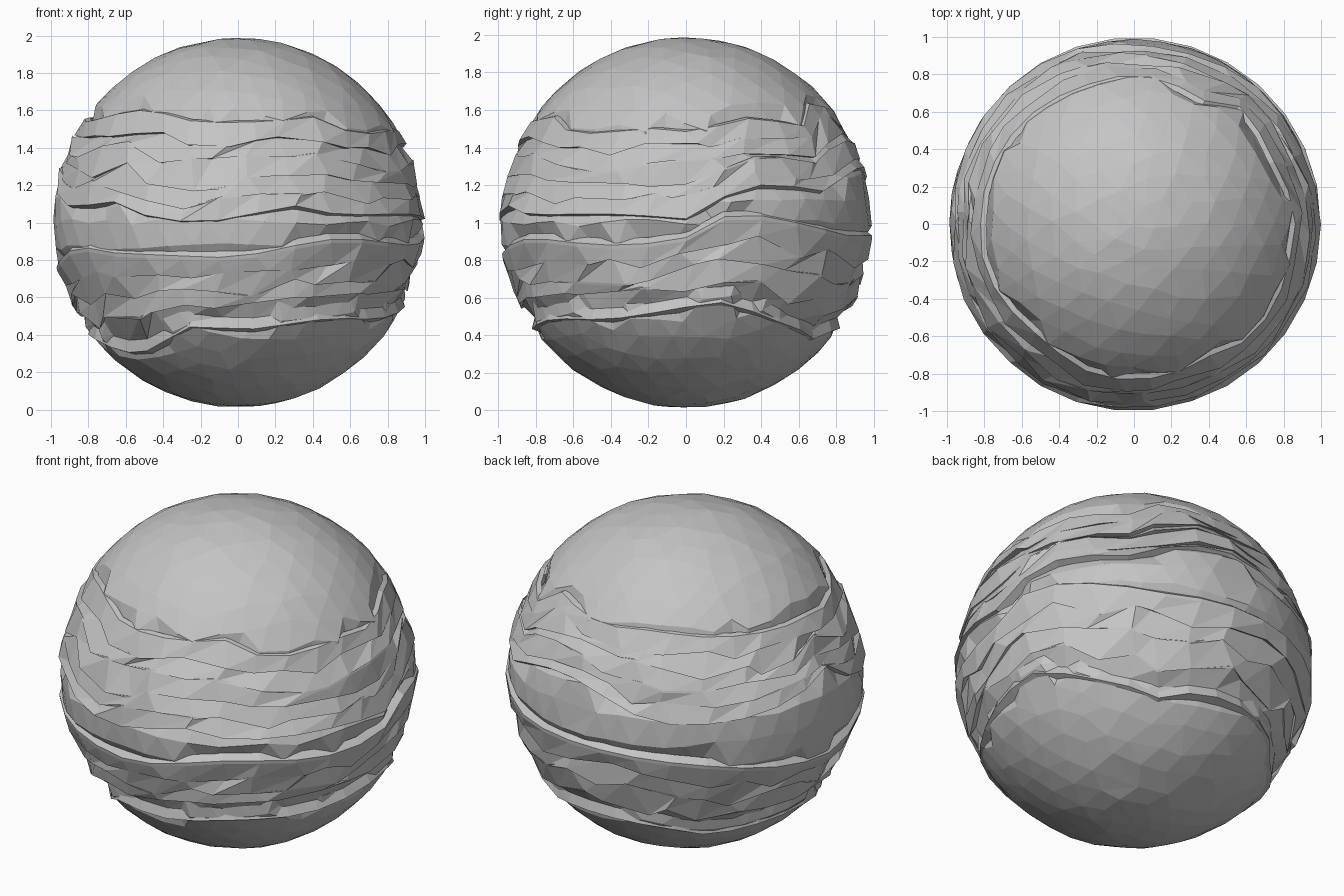
import bpy, bmesh, math, random
from mathutils import Vector

random.seed(7)
if "Cube" in bpy.data.objects:
    bpy.data.objects.remove(bpy.data.objects["Cube"])

stone = bpy.data.materials.new("grey stone")
stone.use_nodes = True
grey = (0.55, 0.55, 0.55, 1)
stone.diffuse_color = grey
stone.node_tree.nodes["Principled BSDF"].inputs["Base Color"].default_value = grey

# Band edge heights in hundredths, sampled evenly around the globe from +x
LOWER_BOTTOM = [57, 60, 51, 46, 40, 45, 46, 45, 42, 36, 39, 41,
                42, 39, 33, 32, 39, 48, 44, 47, 50, 51, 50, 53]
LOWER_TOP = [92, 106, 102, 97, 93, 93, 93, 92, 90, 87, 82, 78,
             76, 80, 88, 84, 83, 82, 81, 87, 91, 91, 88, 88]
UPPER_BOTTOM = [102, 117, 122, 115, 124, 130, 129, 118, 113, 113, 115, 120,
                129, 112, 107, 113, 104, 100, 102, 110, 105, 104, 105, 104]
UPPER_TOP = [149, 153, 158, 149, 164, 162, 159, 161, 160, 158, 157, 156,
             156, 154, 157, 61 + 100, 159, 154, 154, 155, 157, 148, 148, 151]


def edge_height(curve, angle):
    """Height above the globe's middle, interpolated around the curve."""
    t = (angle / math.tau % 1) * len(curve)
    i = int(t) % len(curve)
    j = (i + 1) % len(curve)
    return (curve[i] + (curve[j] - curve[i]) * (t - int(t))) / 100 - 1


def globe_point(angle, h, r):
    rho = math.sqrt(max(0, 1 - h * h))
    return Vector((rho * math.cos(angle), rho * math.sin(angle), h)) * r + Vector((0, 0, 1))


def finish(bm, name):
    bmesh.ops.recalc_face_normals(bm, faces=bm.faces)
    mesh = bpy.data.meshes.new(name)
    bm.to_mesh(mesh)
    bm.free()
    mesh.materials.append(stone)
    obj = bpy.data.objects.new(name, mesh)
    bpy.context.collection.objects.link(obj)
    return obj


# Faceted globe, sunk a little beneath the two rocky bands
def build_globe():
    bm = bmesh.new()
    bmesh.ops.create_icosphere(bm, subdivisions=4, radius=1)
    for v in bm.verts:
        nudge = Vector([random.uniform(-1, 1) for _ in range(3)]) * 0.022
        d = (v.co + nudge).normalized()
        a = math.atan2(d.y, d.x)
        sunk = any(edge_height(lo, a) + 0.02 < d.z < edge_height(hi, a) - 0.02
                   for lo, hi in ((LOWER_BOTTOM, LOWER_TOP), (UPPER_BOTTOM, UPPER_TOP)))
        v.co = d * (0.93 if sunk else random.uniform(0.984, 0.991)) + Vector((0, 0, 1))
    # Merge small facets into larger irregular ones
    bmesh.ops.dissolve_limit(bm, angle_limit=math.radians(5.5),
                             verts=bm.verts, edges=bm.edges)
    bmesh.ops.triangulate(bm, faces=bm.faces)
    return finish(bm, "globe")


# Band of slanted shards: stacked rings, sheared so the facets climb to the left
def build_band(name, lo, hi, rows, bottom_rim, top_rim, columns=30):
    bm = bmesh.new()
    step = math.tau / columns
    rings = []

    def rim(curve, offset, radius, shift):
        ring = []
        for i in range(columns):
            a = (i + shift) * step
            h = edge_height(curve, a) + offset
            ring.append(bm.verts.new(globe_point(a, h, radius)))
        rings.append(ring)

    for offset, radius in bottom_rim:
        rim(lo, offset, radius, 0)
    # Each inner row has an outer lip above a deeper shelf, like shingles
    for k in range(1, rows):
        lip, shelf = [], []
        for i in range(columns):
            a = (i + k + random.uniform(-0.35, 0.35)) * step
            t = (k + random.uniform(-0.38, 0.38)) / rows
            h = edge_height(lo, a) * (1 - t) + edge_height(hi, a) * t
            depth = random.choice((0, 0.015, 0.035))
            r = random.uniform(0.975, 1.0)
            shelf.append(bm.verts.new(globe_point(a, h, r - depth)))
            lip.append(bm.verts.new(globe_point(a, h - 0.012, r)))
        rings += [shelf, lip]
    for offset, radius in top_rim:
        rim(hi, offset, radius, rows)

    for low, high in zip(rings, rings[1:]):
        for i in range(columns):
            j = (i + 1) % columns
            bm.faces.new((low[i], low[j], high[i]))
            bm.faces.new((low[j], high[j], high[i]))
    return finish(bm, name)


build_globe()
build_band("lower_rock_band", LOWER_BOTTOM, LOWER_TOP, 4,
           bottom_rim=((-0.07, 0.96), (-0.02, 1.0), (0.015, 0.955)),
           top_rim=((-0.02, 1.0), (0, 1.0), (0.03, 0.96)))
build_band("upper_rock_band", UPPER_BOTTOM, UPPER_TOP, 5,
           bottom_rim=((-0.015, 0.95), (0, 1.0)),
           top_rim=((0, 0.99), (0.02, 0.97)))
